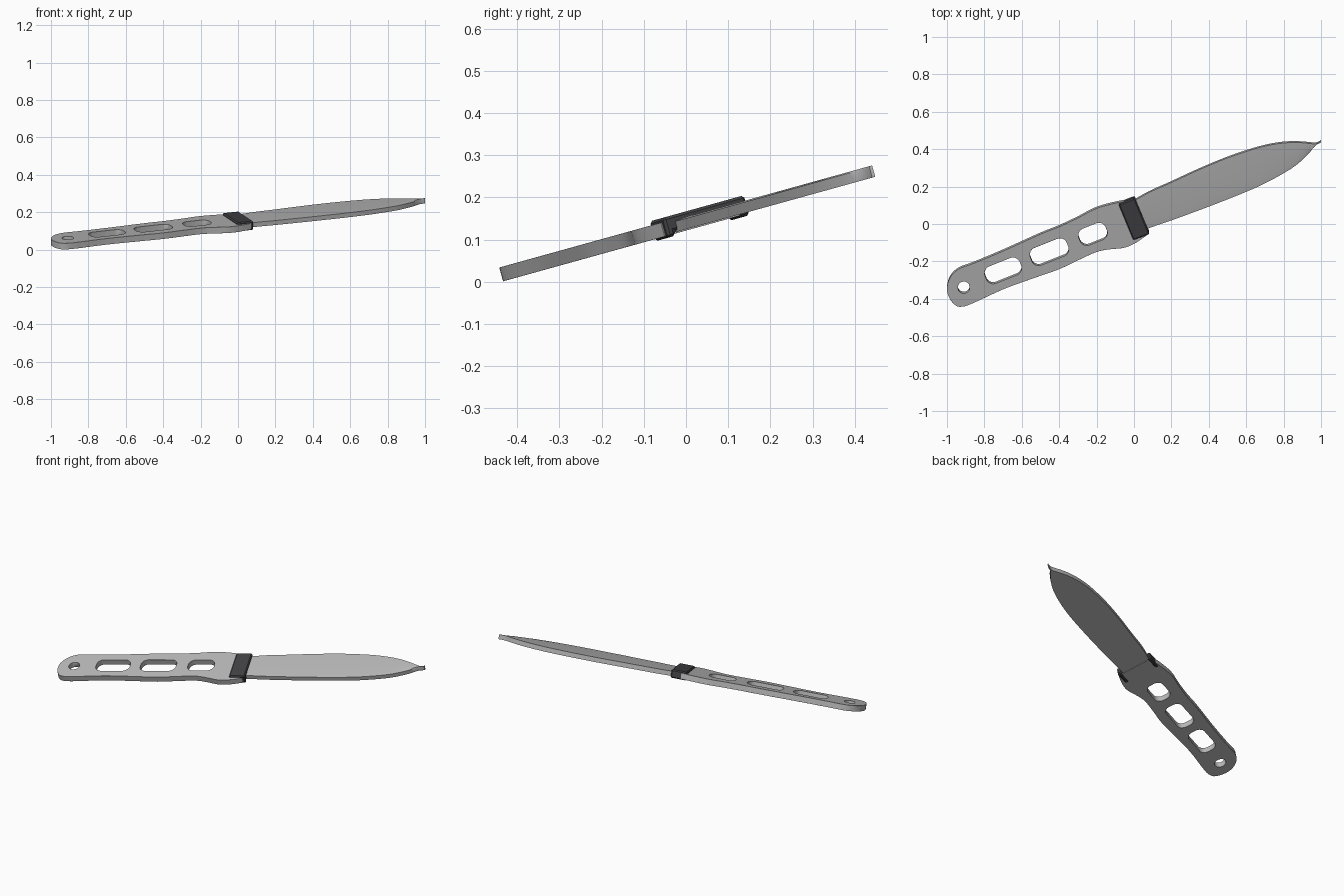
import bpy, bmesh, math
from mathutils import Matrix, Vector

if "Cube" in bpy.data.objects:
    bpy.data.objects.remove(bpy.data.objects["Cube"])

TILT = math.radians(15.5)
POSE = Matrix.Translation((0, 0, 0.139)) @ Matrix.Rotation(TILT, 4, 'X')
STRETCH = 1 / math.cos(TILT)      # plan y -> y within the tilted plane
AXIS = math.radians(21.8)         # knife direction in plan


def material(name, rgb):
    m = bpy.data.materials.new(name)
    m.diffuse_color = (*rgb, 1)
    m.use_nodes = True
    m.node_tree.nodes["Principled BSDF"].inputs["Base Color"].default_value = m.diffuse_color
    return m


steel = material("steel grey", (0.48, 0.48, 0.485))
dark = material("dark charcoal", (0.055, 0.055, 0.06))


def smooth_path(pts, steps=4):
    """Open Catmull-Rom curve through the points."""
    p = [Vector(q) for q in pts]
    p = [p[0]] + p + [p[-1]]
    out = []
    for a, b, c, d in zip(p, p[1:], p[2:], p[3:]):
        for i in range(steps):
            t = i / steps
            out.append(0.5 * (2 * b + (c - a) * t + (2 * a - 5 * b + 4 * c - d) * t * t
                              + (3 * b - a - 3 * c + d) * t ** 3))
    return out + [p[-1]]


def slot(cx, cy, length, width, r, n=6):
    """Rounded slot aligned with the knife axis."""
    out = []
    for k, (sx, sy) in enumerate(((1, 1), (-1, 1), (-1, -1), (1, -1))):
        for i in range(n):
            a = math.pi / 2 * (k + i / n + 0.5 / n)
            u = sx * (length / 2 - r) + r * math.cos(a)
            v = sy * (width / 2 - r) + r * math.sin(a)
            out.append((cx + u * math.cos(AXIS) - v * math.sin(AXIS),
                        cy + u * math.sin(AXIS) + v * math.cos(AXIS)))
    return out


def finish(obj, mat, bevel=0.0):
    bm = bmesh.new()
    bm.from_mesh(obj.data)
    bmesh.ops.remove_doubles(bm, verts=bm.verts, dist=1e-5)
    bmesh.ops.recalc_face_normals(bm, faces=bm.faces)
    bm.to_mesh(obj.data)
    bm.free()
    obj.data.materials.clear()
    obj.data.materials.append(mat)
    obj.matrix_world = POSE
    bpy.ops.object.select_all(action='DESELECT')
    obj.select_set(True)
    bpy.context.view_layer.objects.active = obj
    if bevel:
        b = obj.modifiers.new("edge chamfer", 'BEVEL')
        b.width, b.segments, b.limit_method = bevel, 1, 'ANGLE'
        b.angle_limit = math.radians(50)
        bpy.ops.object.modifier_apply(modifier=b.name)
    bpy.ops.object.shade_smooth_by_angle(angle=math.radians(30))


def mesh_object(name, bm):
    me = bpy.data.meshes.new(name)
    bm.to_mesh(me)
    bm.free()
    obj = bpy.data.objects.new(name, me)
    bpy.context.collection.objects.link(obj)
    return obj


# Handle: flat slab with a lanyard hole and three finger slots
outline = smooth_path([
    (0.0, 0.13), (-0.08, 0.12), (-0.2, 0.088), (-0.3, 0.037), (-0.4, -0.01), (-0.5, -0.05),
    (-0.7, -0.14), (-0.85, -0.203), (-0.94, -0.238), (-0.985, -0.285), (-1.0, -0.345),
    (-0.985, -0.395), (-0.955, -0.43), (-0.925, -0.438), (-0.87, -0.423), (-0.7, -0.345),
    (-0.55, -0.29), (-0.4, -0.237), (-0.3, -0.19), (-0.2, -0.145), (-0.13, -0.131),
    (-0.05, -0.122), (0.01, -0.096), (0.07, -0.055)])
loops = [outline,
         slot(-0.91, -0.335, 0.064, 0.064, 0.0319, 4),
         slot(-0.7, -0.245, 0.2, 0.098, 0.04),
         slot(-0.453, -0.145, 0.21, 0.1, 0.04),
         slot(-0.22, -0.05, 0.155, 0.095, 0.04)]
cu = bpy.data.curves.new("handle", 'CURVE')
cu.dimensions, cu.fill_mode, cu.extrude = '2D', 'BOTH', 0.017
for loop in loops:
    s = cu.splines.new('POLY')
    s.points.add(len(loop) - 1)
    for pt, q in zip(s.points, loop):
        pt.co = (q[0], q[1] * STRETCH, 0, 1)
    s.use_cyclic_u = True
handle = bpy.data.objects.new("handle", cu)
bpy.context.collection.objects.link(handle)
bpy.context.view_layer.objects.active = handle
handle.select_set(True)
bpy.ops.object.convert(target='MESH')
handle = bpy.context.view_layer.objects.active
finish(handle, steel, 0.006)

# Blade: sections lofted between the spine and the cutting edge
spine = smooth_path([(-0.03, 0.11), (0.08, 0.172), (0.2, 0.226), (0.35, 0.295), (0.5, 0.357),
                     (0.65, 0.407), (0.75, 0.43), (0.83, 0.439), (0.9, 0.438), (0.95, 0.433),
                     (0.975, 0.433), (1.0, 0.445)])
edge = smooth_path([(0.03, -0.04), (0.1, -0.012), (0.2, 0.022), (0.32, 0.066), (0.45, 0.115),
                    (0.6, 0.175), (0.7, 0.22), (0.8, 0.274), (0.87, 0.32), (0.93, 0.375),
                    (0.968, 0.42), (0.999, 0.438)])
bm = bmesh.new()
rings = []
for s, e in zip(spine, edge):
    ridge = e.lerp(s, 0.2)
    section = ((s, 0.014), (ridge, 0.014), (e, 0.011), (e, -0.014), (s, -0.014))
    rings.append([bm.verts.new((p.x, p.y * STRETCH, n)) for p, n in section])
for a, b in zip(rings, rings[1:]):
    for i in range(5):
        j = (i + 1) % 5
        bm.faces.new((a[i], a[j], b[j], b[i]))
bm.faces.new(rings[0])
bm.faces.new(rings[-1])
finish(mesh_object("blade", bm), steel)

# Guard: dark clip bridging the top and both sides of the joint
profile = [(-0.108, -0.022), (-0.108, 0.027), (0.108, 0.027), (0.108, -0.022),
           (0.088, -0.022), (0.088, -0.01), (-0.088, -0.01), (-0.088, -0.022)]
bm = bmesh.new()
turn = Matrix.Translation((0.0, 0.034, 0)) @ Matrix.Rotation(AXIS, 4, 'Z')
ends = [[bm.verts.new(turn @ Vector((u, v, n))) for v, n in profile] for u in (-0.047, 0.047)]
for i in range(8):
    j = (i + 1) % 8
    bm.faces.new((ends[0][i], ends[0][j], ends[1][j], ends[1][i]))
for ring in ends:
    bm.faces.new(ring)
finish(mesh_object("guard", bm), dark, 0.006)
